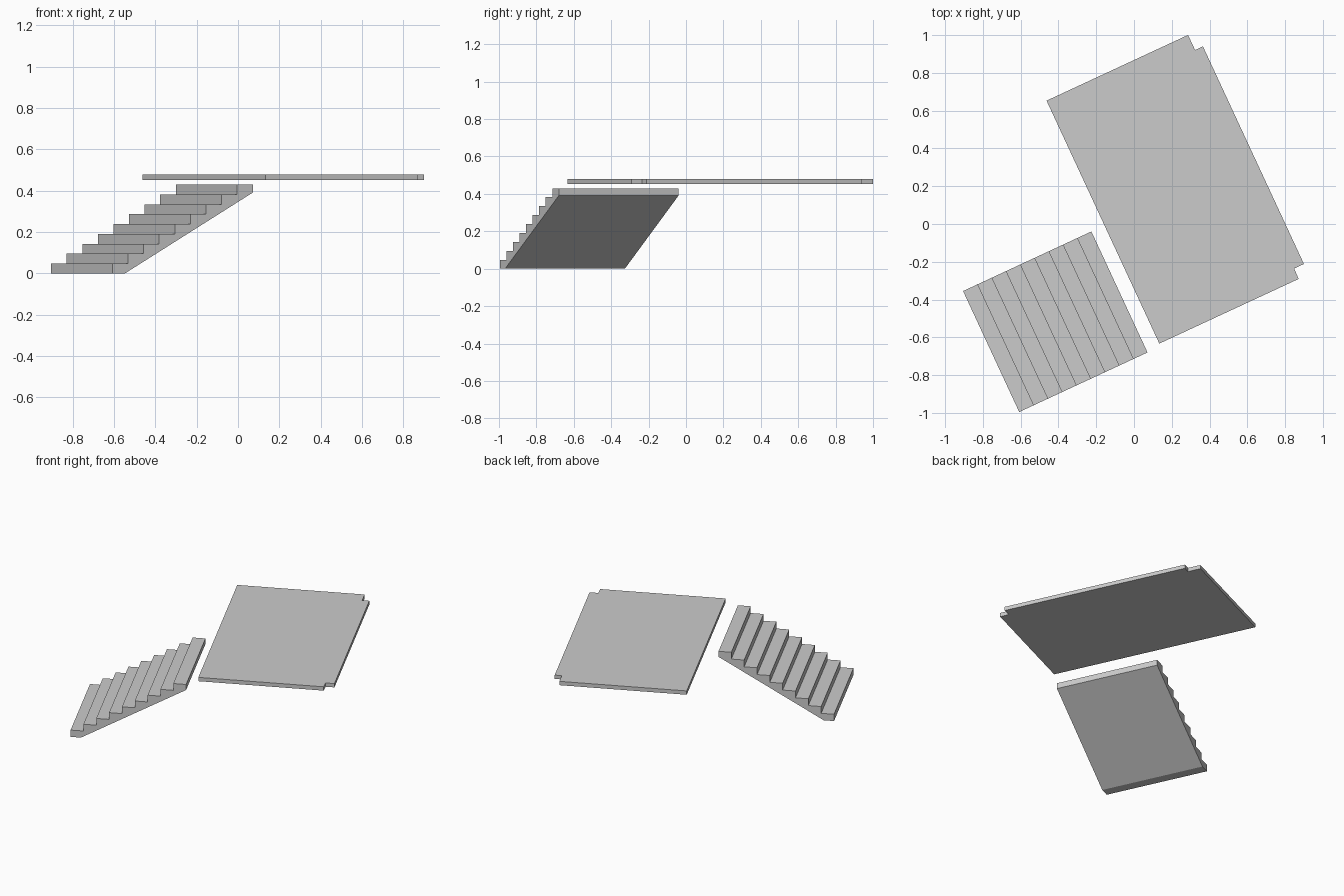
import bpy, bmesh, math
from mathutils import Vector

if "Cube" in bpy.data.objects:
    bpy.data.objects.remove(bpy.data.objects["Cube"])

ANGLE = math.radians(24.9)   # heading of the stair run


def extrude_profile(name, points, offset, location, rotation):
    """Extrude a closed planar outline by an offset vector."""
    bm = bmesh.new()
    face = bm.faces.new([bm.verts.new(p) for p in points])
    ext = bmesh.ops.extrude_face_region(bm, geom=[face])
    verts = [g for g in ext["geom"] if isinstance(g, bmesh.types.BMVert)]
    bmesh.ops.translate(bm, verts=verts, vec=Vector(offset))
    bmesh.ops.recalc_face_normals(bm, faces=bm.faces)
    mesh = bpy.data.meshes.new(name)
    bm.to_mesh(mesh)
    bm.free()
    ob = bpy.data.objects.new(name, mesh)
    ob.location = location
    ob.rotation_euler.z = rotation
    bpy.context.collection.objects.link(ob)
    return ob


# Stair flight: sawtooth top with a sloped soffit
STEPS, RUN, HEIGHT, WIDTH = 9, 0.749, 0.43, 0.706
tread, riser = RUN / STEPS, HEIGHT / STEPS
profile = [(0, 0, 0)]
for i in range(STEPS):
    profile += [(i * tread, 0, (i + 1) * riser),
                ((i + 1) * tread, 0, (i + 1) * riser)]
profile += [(RUN, 0, 0.391), (0.067, 0, 0)]
extrude_profile("stair_flight", profile, (0, -WIDTH, 0),
                (-0.905, -0.355, 0), ANGLE)

# Landing slab: far edge projects between two small corner notches
outline = [(0, 0), (0.826, 0), (0.826, -0.088), (0.872, -0.088),
           (0.872, -1.358), (0.815, -1.358), (0.813, -1.418), (0, -1.418)]
extrude_profile("landing_slab", [(x, y, 0) for x, y in outline],
                (0, 0, 0.027), (-0.463, 0.653, 0.452), ANGLE)
